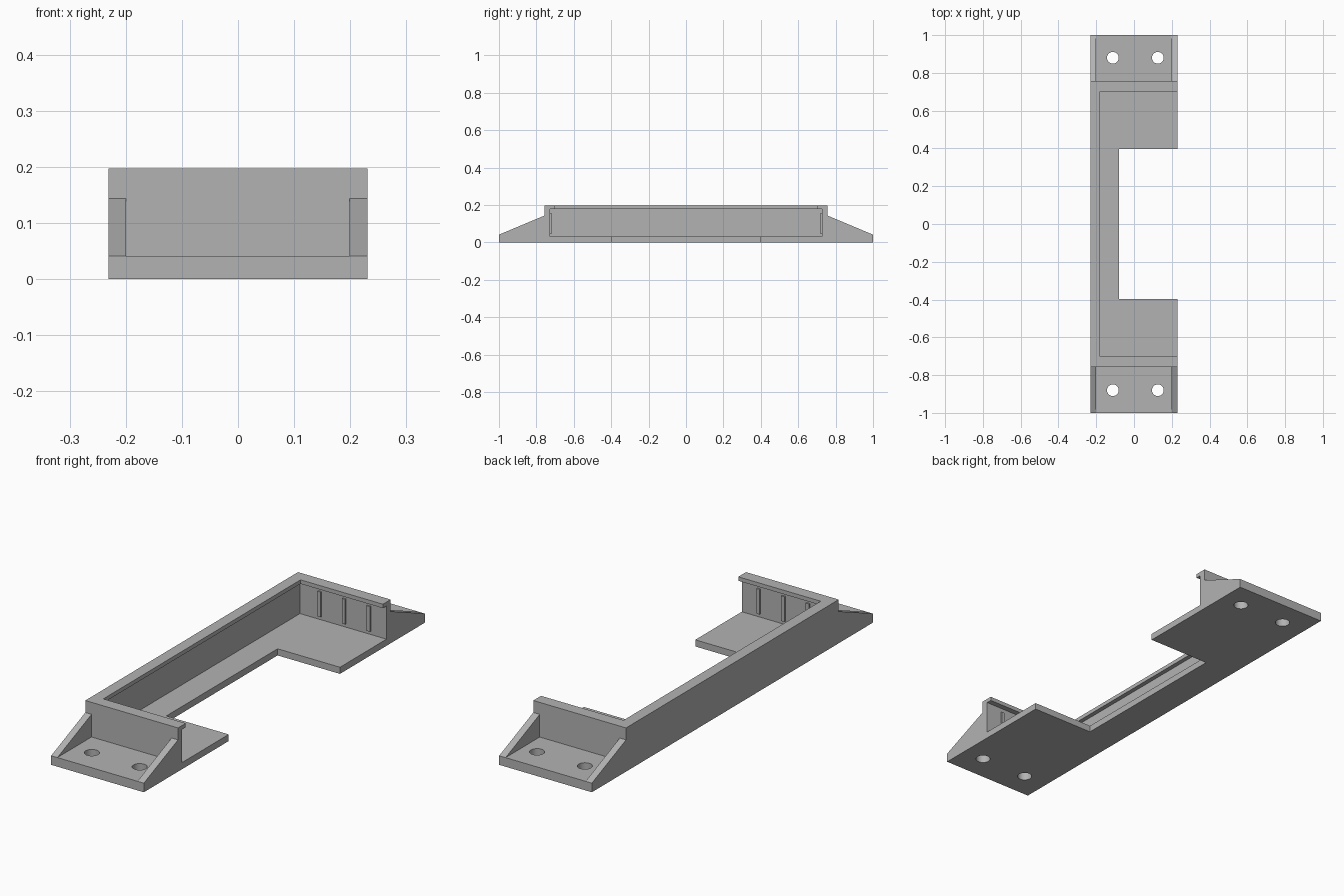
import bpy
import bmesh

cube = bpy.data.objects.get("Cube")
if cube:
    bpy.data.objects.remove(cube, do_unlink=True)

grey = bpy.data.materials.new("plain grey")
grey.use_nodes = True
colour = (0.45, 0.45, 0.45, 1)
grey.diffuse_color = colour
grey.node_tree.nodes["Principled BSDF"].inputs["Base Color"].default_value = colour

# Overall sizes
X = 0.231        # half depth
TOP = 0.197      # frame height
WALL = 0.757     # outer face of the end walls
INNER = 0.727    # inner face of the end walls
FLANGE = 0.041   # mounting flange thickness
FLOOR = 0.03     # tray floor thickness
BACK = -0.2      # inner face of the long wall
OUT = 0.4        # cutters run past the body to here


def finish(name, bm):
    bmesh.ops.recalc_face_normals(bm, faces=bm.faces)
    mesh = bpy.data.meshes.new(name)
    bm.to_mesh(mesh)
    bm.free()
    mesh.materials.append(grey)
    obj = bpy.data.objects.new(name, mesh)
    bpy.context.collection.objects.link(obj)
    return obj


def box(name, x, y, z):
    bm = bmesh.new()
    bmesh.ops.create_cube(bm, size=1)
    for v in bm.verts:
        v.co = [r[0] if c < 0 else r[1] for c, r in zip(v.co, (x, y, z))]
    return finish(name, bm)


def prism(name, profile, x0, x1):
    """Extrude a (y, z) profile along x."""
    bm = bmesh.new()
    face = bm.faces.new([bm.verts.new((x0, y, z)) for y, z in profile])
    side = bmesh.ops.extrude_face_region(bm, geom=[face])
    moved = [g for g in side["geom"] if isinstance(g, bmesh.types.BMVert)]
    bmesh.ops.translate(bm, verts=moved, vec=(x1 - x0, 0, 0))
    return finish(name, bm)


def peg(name, x, y, radius):
    bm = bmesh.new()
    bmesh.ops.create_cone(bm, cap_ends=True, segments=32, radius1=radius,
                          radius2=radius, depth=OUT)
    bmesh.ops.translate(bm, verts=bm.verts, vec=(x, y, 0))
    return finish(name, bm)


def cut(body, cutter):
    mod = body.modifiers.new("cut", "BOOLEAN")
    mod.operation = "DIFFERENCE"
    mod.solver = "EXACT"
    mod.object = cutter
    bpy.context.view_layer.objects.active = body
    bpy.ops.object.modifier_apply(modifier=mod.name)
    bpy.data.objects.remove(cutter, do_unlink=True)


# Solid body with sloping ends
half = [(1, 0), (1, FLANGE), (WALL, 0.143), (WALL, TOP)]
profile = half + [(-y, z) for y, z in reversed(half)]
frame = prism("bracket_frame", profile, -X, X)

# Tray cavity under the lip, lip opening, and the notch through the floor
cut(frame, box("cavity", (BACK, OUT), (-INNER, INNER), (FLOOR, 0.179)))
cut(frame, box("lip_opening", (-0.18, OUT), (-0.702, 0.702), (0.1, OUT)))
cut(frame, box("floor_notch", (-0.08, OUT), (-0.396, 0.396), (-OUT, 0.1)))

for s in (-1, 1):
    # Pocket between the gussets, then screw holes in the flange
    y_range = sorted((s * WALL, s * 1.2))
    cut(frame, box("flange_pocket", (BACK, 0.199), y_range, (FLANGE, OUT)))
    for x in (-0.112, 0.126):
        cut(frame, peg("screw_hole", x, s * 0.88, 0.031))

    # Thin grip ribs on the inside of each end wall
    side = "back" if s > 0 else "front"
    for i, x in enumerate((-0.1, 0.022, 0.145)):
        y_range = sorted((s * (INNER + 0.004), s * (INNER - 0.007)))
        box(f"{side}_grip_rib_{i + 1}", (x - 0.008, x + 0.008), y_range, (0.045, 0.158))

# Smooth the hole walls, keep all other edges sharp
bpy.ops.object.select_all(action="DESELECT")
frame.select_set(True)
bpy.context.view_layer.objects.active = frame
bpy.ops.object.shade_smooth_by_angle(angle=0.5)
